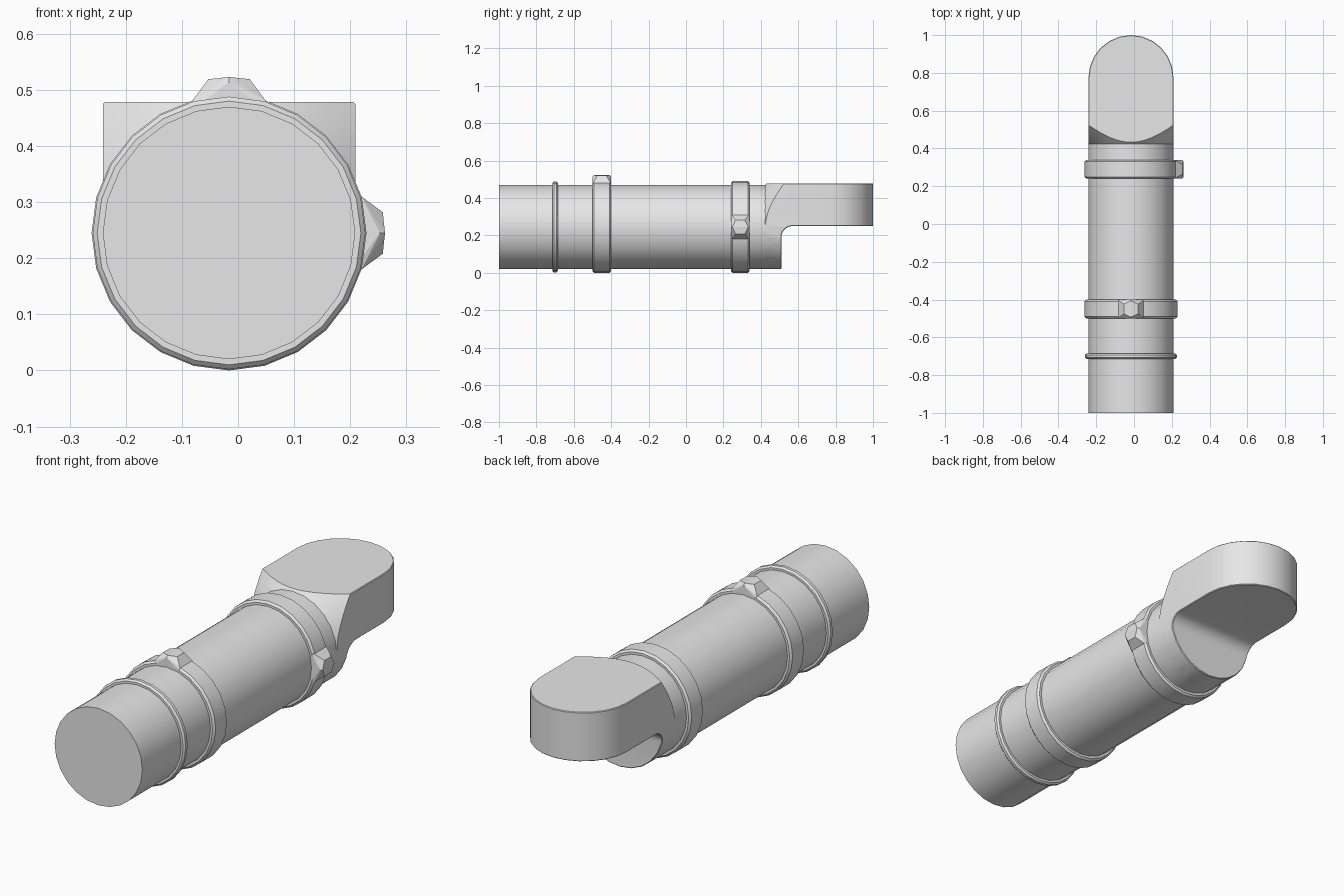
import bpy
import bmesh
from math import sin, cos, pi, radians
from mathutils import Vector

CX, CZ = -0.016, 0.245      # tube axis
R = 0.225                   # tube radius
BAND_R = 0.245
SIDES = 24

old = bpy.data.objects.get("Cube")
if old:
    bpy.data.objects.remove(old, do_unlink=True)

grey = bpy.data.materials.new("plain_grey")
grey.use_nodes = True
grey.diffuse_color = (0.8, 0.8, 0.8, 1)
grey.node_tree.nodes["Principled BSDF"].inputs["Base Color"].default_value = (0.8, 0.8, 0.8, 1)

parts = []


def finish(name, bm, keep=True):
    bmesh.ops.recalc_face_normals(bm, faces=bm.faces)
    mesh = bpy.data.meshes.new(name)
    bm.to_mesh(mesh)
    bm.free()
    mesh.materials.append(grey)
    obj = bpy.data.objects.new(name, mesh)
    bpy.context.collection.objects.link(obj)
    if keep:
        parts.append(obj)
    else:
        obj.hide_render = True
    return obj


def loft(name, loops, keep=True):
    """Join equal loops of points with quads and cap both ends."""
    bm = bmesh.new()
    rings = [[bm.verts.new(p) for p in loop] for loop in loops]
    n = len(rings[0])
    for a, b in zip(rings, rings[1:]):
        for i in range(n):
            j = (i + 1) % n
            bm.faces.new((a[i], a[j], b[j], b[i]))
    bm.faces.new(rings[0])
    bm.faces.new(rings[-1])
    return finish(name, bm, keep)


def lathe(name, profile, sides=SIDES, keep=True):
    """Revolve (y, radius) pairs about the tube axis."""
    angles = [2 * pi * i / sides for i in range(sides)]
    return loft(name, [[(CX + r * cos(a), y, CZ + r * sin(a)) for a in angles]
                       for y, r in profile], keep)


def band(name, y0, y1, r, c):
    return lathe(name, [(y0, R - 0.02), (y0, r - c), (y0 + c, r),
                        (y1 - c, r), (y1, r - c), (y1, R - 0.02)])


def lug(name, y, direction):
    """Faceted knob with a six-sided top, growing out of a band."""
    out = Vector(direction)
    along = Vector((0, 1, 0))
    side = out.cross(along)
    centre = Vector((CX, y, CZ))
    bm = bmesh.new()
    for s in (-1, 1):
        points = [(0, 0.043, 0.278), (0, 0.05, 0.269)]
        for t in (-1, 1):
            points += [(t * 0.037, 0.025, 0.274), (t * 0.065, 0.046, 0.236),
                       (t * 0.065, 0.05, 0.22)]
        for u, v, h in points:
            bm.verts.new(centre + side * u + along * (s * v) + out * h)
    hull = bmesh.ops.convex_hull(bm, input=bm.verts)
    spare = [g for g in hull["geom_interior"] if isinstance(g, bmesh.types.BMVert)]
    bmesh.ops.delete(bm, geom=spare, context="VERTS")
    bmesh.ops.dissolve_limit(bm, angle_limit=radians(3), verts=bm.verts, edges=bm.edges)
    return finish(name, bm)


# Main tube and its raised rings
lathe("main_tube", [(-1, R), (0.435, R)])
band("thin_ring", -0.715, -0.685, 0.243, 0.008)
band("front_band", -0.5, -0.4, BAND_R, 0.009)
band("rear_band", 0.24, 0.34, BAND_R, 0.009)
lug("front_lug", -0.45, (0, 0, 1))
lug("rear_lug", 0.29, (1, 0, 0))

# Head side profile: flat top, filleted undercut
F = 0.06
fillet = [(0.57 - F * sin(a), 0.25 - F + F * cos(a))
          for a in [radians(15 * i) for i in range(7)]]
profile = [(0.3, 0.478), (1.1, 0.478), (1.1, 0.25)] + fillet + [(0.51, -0.1), (0.3, -0.1)]
head = loft("rear_head", [[(x, y, z) for y, z in profile] for x in (-0.4, 0.4)])

# Cross-section: half round below, square above
half = [(CX + R * cos(a), CZ + R * sin(a))
        for a in [pi + pi * i / 12 for i in range(13)]]
section = half + [(CX + R, 0.6), (CX - R, 0.6)]
section_tool = loft("section_helper", [[(x, y, z) for x, z in section] for y in (0.2, 1.2)], False)

# Plan: rounded far end, left wider than the head nearer the tube
YC = 1 - R
arc = [(R * cos(a), YC + R * sin(a)) for a in [pi * i / 12 for i in range(1, 12)]]
plan = [(0.235, 0.2), (0.235, YC - 0.076)] + arc + [(-0.235, YC - 0.076), (-0.235, 0.2)]
plan_tool = loft("plan_helper", [[(CX + x, y, z) for x, y in plan] for z in (-0.3, 0.8)], False)

# Cone that flares the tube out to the square shoulders
cone_tool = lathe("cone_helper", [(0.38, 0.18), (0.7, 0.5), (1.3, 0.5)], 72, False)

tools = (section_tool, plan_tool, cone_tool)
for tool in tools:
    mod = head.modifiers.new(tool.name, "BOOLEAN")
    mod.operation = "INTERSECT"
    mod.solver = "EXACT"
    mod.object = tool
bevel = head.modifiers.new("rim_chamfer", "BEVEL")
bevel.width = 0.014
bevel.segments = 1
bevel.limit_method = "ANGLE"
bevel.angle_limit = radians(66)

# Apply the modifiers and drop the helpers
bpy.context.view_layer.update()
graph = bpy.context.evaluated_depsgraph_get()
shaped = bpy.data.meshes.new_from_object(head.evaluated_get(graph))
head.modifiers.clear()
head.data = shaped
for tool in tools:
    bpy.data.objects.remove(tool, do_unlink=True)

# Smooth round surfaces, keep hard edges; the lugs stay faceted
bpy.ops.object.select_all(action="DESELECT")
for obj in parts:
    obj.select_set("lug" not in obj.name)
bpy.context.view_layer.objects.active = head
bpy.ops.object.shade_smooth_by_angle(angle=radians(30))
